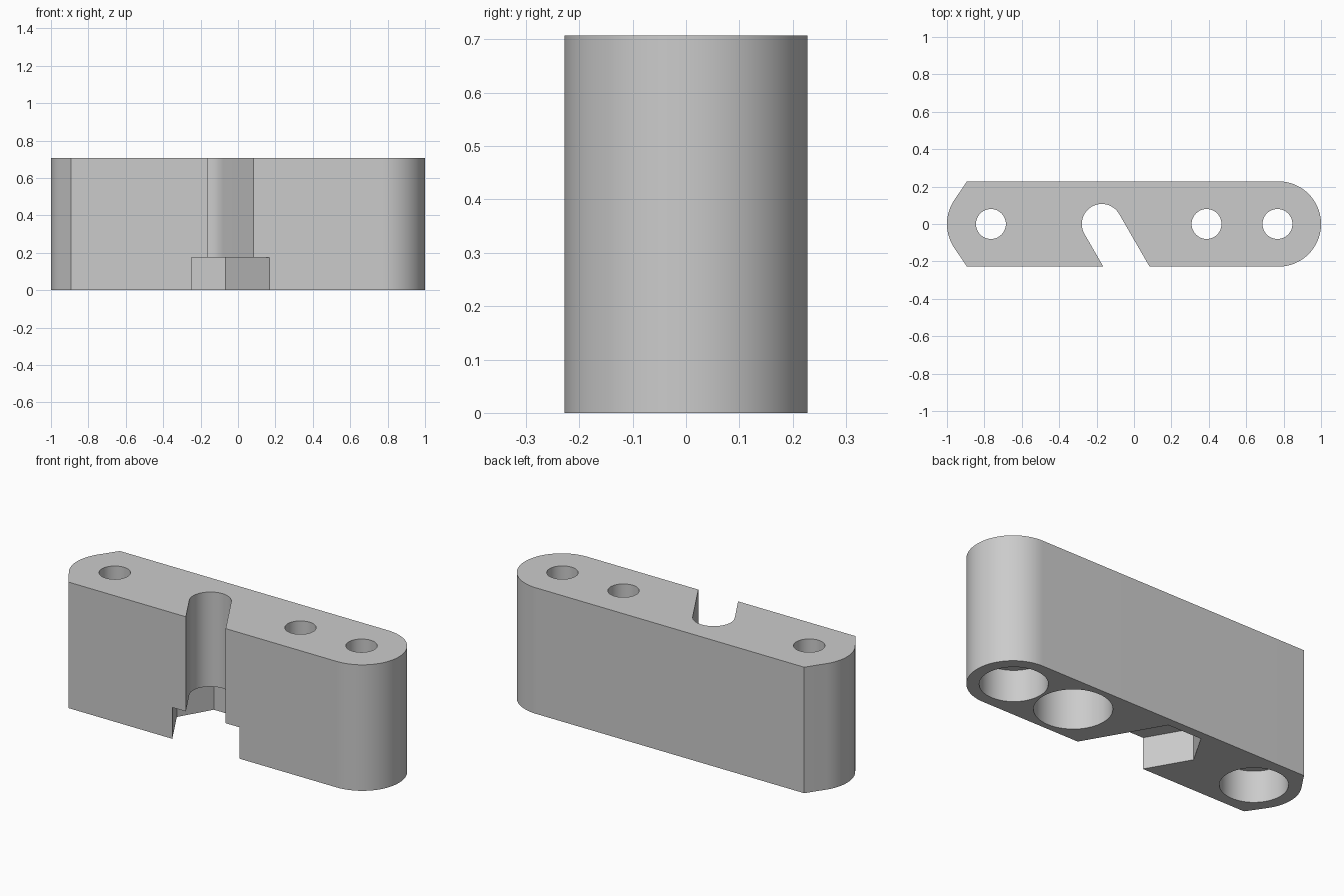
import bpy, bmesh
from math import cos, sin, radians, sqrt

if "Cube" in bpy.data.objects:
    bpy.data.objects.remove(bpy.data.objects["Cube"])

W, H = 0.228, 0.707          # half depth and height of the block
SLOT_X, SLOT_R = -0.172, 0.107
NUT_R, NUT_H = 0.2078, 0.176
COS60, SIN60 = 0.5, sqrt(3) / 2

grey = bpy.data.materials.new("light grey")
grey.diffuse_color = (0.6, 0.6, 0.6, 1)
grey.use_nodes = True
grey.node_tree.nodes["Principled BSDF"].inputs["Base Color"].default_value = grey.diffuse_color


def arc(cx, cy, r, a0, a1, n):
    return [(cx + r * cos(radians(a0 + (a1 - a0) * i / n)),
             cy + r * sin(radians(a0 + (a1 - a0) * i / n))) for i in range(n + 1)]


def prism(name, pts, z0, z1):
    """Extrude a closed counter-clockwise profile from z0 to z1."""
    bm = bmesh.new()
    face = bm.faces.new([bm.verts.new((x, y, z0)) for x, y in pts])
    top = bmesh.ops.extrude_face_region(bm, geom=[face])["geom"]
    for v in top:
        if isinstance(v, bmesh.types.BMVert):
            v.co.z = z1
    bmesh.ops.recalc_face_normals(bm, faces=bm.faces[:])
    me = bpy.data.meshes.new(name)
    bm.to_mesh(me)
    bm.free()
    me.materials.append(grey)
    ob = bpy.data.objects.new(name, me)
    bpy.context.collection.objects.link(ob)
    return ob


def slide(p, d=0.6):
    """Move a point out of the front along the slanted slot direction."""
    return (p[0] + COS60 * d, p[1] - SIN60 * d)


# Block: round right end, blunt pointed left end
c = 1 - W
outline = arc(c, 0, W, -90, 90, 48)
outline += [(-0.893, W)] + arc(-c, 0, W, 145.9, 214.1, 20) + [(-0.893, -W)]
block = prism("clamp_block", outline, 0, H)

# Slanted open slot and the nut pocket beneath it
slot = arc(SLOT_X, 0, SLOT_R, 30, 210, 36)
slot += [slide(slot[-1]), slide(slot[0])]
pocket = arc(SLOT_X, 0, NUT_R, 0, 180, 3)
pocket += [slide(pocket[-1]), slide(pocket[0])]
cutters = [prism("slot_cutter", slot, -0.1, H + 0.1),
           prism("nut_pocket_cutter", pocket, -0.1, NUT_H)]

# Bolt holes with wide bores from below: x, bore radius, bore depth
for x, r, depth in ((-0.765, 0.169, NUT_H), (0.388, 0.194, 0.4), (0.767, 0.169, NUT_H)):
    cutters.append(prism("hole_cutter", arc(x, 0, 0.08, 0, 360, 48)[:-1], -0.1, H + 0.1))
    cutters.append(prism("bore_cutter", arc(x, 0, r, 0, 360, 64)[:-1], -0.1, depth))

for cut in cutters:
    cut.hide_render = True
    mod = block.modifiers.new(cut.name, "BOOLEAN")
    mod.operation, mod.solver, mod.object = "DIFFERENCE", "EXACT", cut

# Bake the cuts and drop the helpers
bpy.context.view_layer.update()
deps = bpy.context.evaluated_depsgraph_get()
mesh = bpy.data.meshes.new_from_object(block.evaluated_get(deps))
block.modifiers.clear()
block.data = mesh
for cut in cutters:
    bpy.data.objects.remove(cut)

# Smooth round walls, crisp corners
bpy.context.view_layer.objects.active = block
block.select_set(True)
bpy.ops.object.shade_smooth_by_angle(angle=radians(20))
